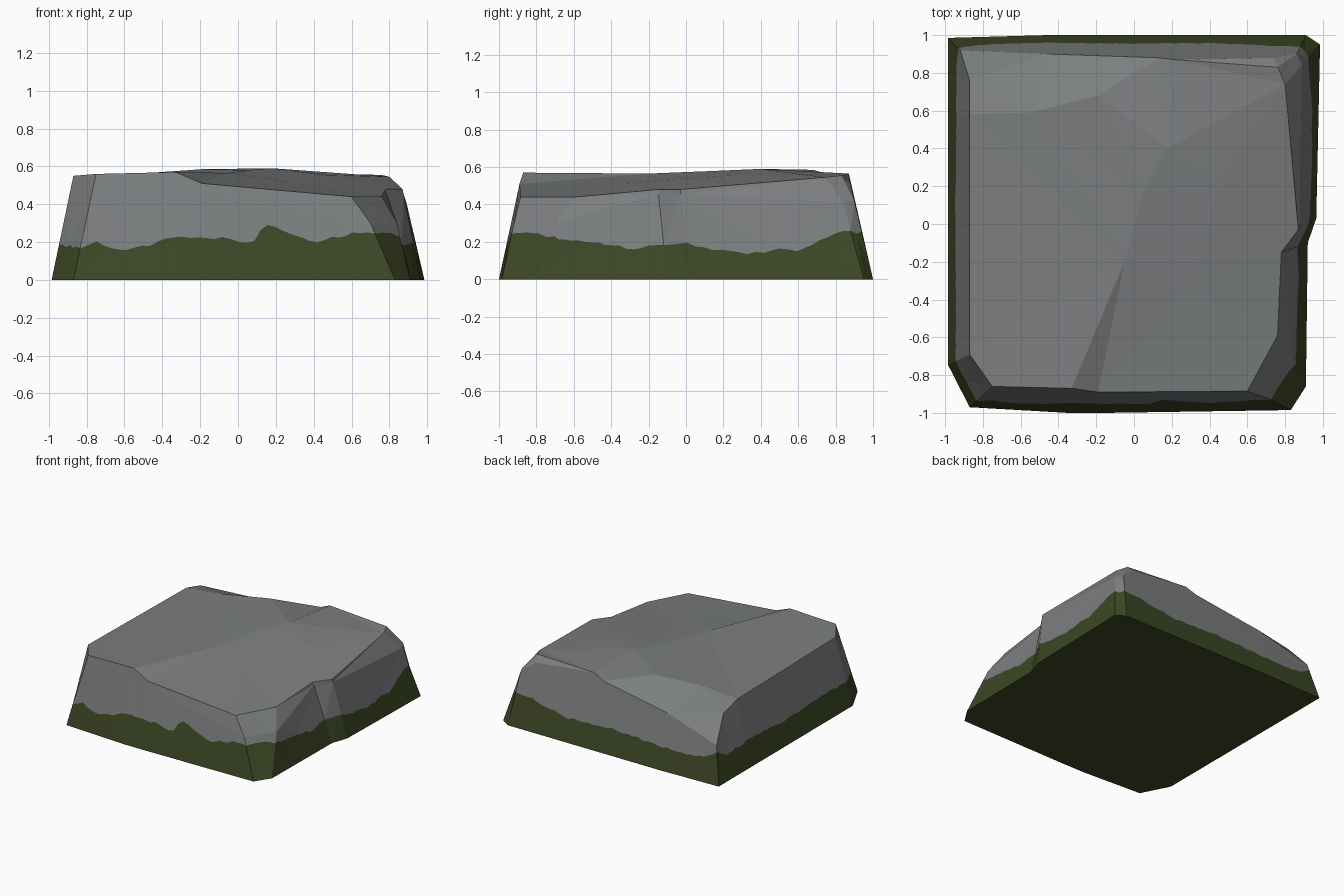
import bpy, bmesh, random
from mathutils import Vector

if "Cube" in bpy.data.objects:
    bpy.data.objects.remove(bpy.data.objects["Cube"])

random.seed(4)

def material(name, rgb):
    m = bpy.data.materials.new(name)
    m.diffuse_color = (*rgb, 1)
    m.use_nodes = True
    m.node_tree.nodes["Principled BSDF"].inputs["Base Color"].default_value = m.diffuse_color
    return m

# Wall columns, counter-clockwise: base (x, y), rim (x, y, z), optional bevel point
COLUMNS = [
    ((-.87, -.97), (-.75, -.86, .56), None),
    ((-.35, -1.0), (-.33, -.87, .57), None),
    ((-.15, -1.0), (-.19, -.89, .51), None),
    ((.83, -.985), (.60, -.885, .44), (.70, -.92, .30)),
    ((.91, -.86), (.76, -.59, .44), (.84, -.70, .30)),
    ((.92, -.10), (.78, -.15, .48), None),
    ((.965, .03), (.87, -.03, .48), None),
    ((.985, .95), (.80, .74, .545), (.89, .84, .41)),
    ((.91, 1.0), (.76, .83, .555), (.86, .90, .42)),
    ((.80, 1.0), (.76, .83, .555), (.74, .88, .51)),
    ((.22, 1.0), (.22, .87, .565), None),
    ((.13, 1.0), (.13, .88, .525), None),
    ((-.46, 1.0), (-.46, .90, .43), None),
    ((-.985, .985), (-.92, .92, .295), None),
    ((-.985, .80), (-.87, .76, .48), None),
    ((-.985, .58), (-.87, .58, .53), None),
    ((-.985, -.745), (-.87, -.69, .55), None),
]
# Raised and sunken points on the top
INNER = dict(A=(-.19, .68, .585), B=(.18, .40, .59), C=(.05, .17, .58), D=(-.05, -.20, .565),
             E=(.30, -.36, .51), F=(.46, .24, .555), G=(-.55, .59, .56))
# Top facets: numbers are rim columns, letters are inner points
TOP = [(16, 0, 1, 'D', 'C', 'B', 'A', 'G', 15), (1, 2, 'E', 'D'), (2, 3, 4, 'E'),
       ('E', 4, 5), ('D', 'E', 5, 6, 'F', 'C'), ('C', 'F', 'B'), ('F', 6, 7),
       ('F', 7, 8, 10, 'B'), ('B', 10, 11, 'A'), ('A', 11, 12, 'G'), ('G', 12, 13, 14, 15)]

# Moss height along each side: (position, height)
FRONT = [(-1, .17), (-.85, .17), (-.78, .20), (-.63, .15), (-.5, .18), (-.35, .23), (-.05, .22),
         (.02, .20), (.13, .20), (.17, .28), (.22, .285), (.45, .20), (.7, .25), (1, .25)]
RIGHT = [(-1, .26), (-.8, .22), (-.55, .20), (-.3, .165), (0, .195), (.18, .16), (.35, .13),
         (.5, .16), (.65, .15), (.88, .26), (1, .25)]
BACK = [(-1, .26), (-.85, .18), (-.5, .17), (0, .20), (.4, .18), (.8, .25), (1, .25)]
LEFT = [(-1, .17), (-.5, .20), (0, .18), (.5, .20), (.85, .19), (1, .26)]

def along(table, t):
    for (a, ha), (b, hb) in zip(table, table[1:]):
        if t <= b:
            return ha + (hb - ha) * (t - a) / (b - a)
    return table[-1][1]

def moss_height(p):
    if abs(p.y) > abs(p.x):
        h = along(FRONT if p.y < 0 else BACK, p.x)
    else:
        h = along(RIGHT if p.x > 0 else LEFT, p.y)
    return h + random.uniform(-.008, .008)

bm = bmesh.new()
base, mid, rim = [], [], []
for b, r, m in COLUMNS:
    b, r = Vector((*b, 0)), Vector(r)
    m = Vector(m) if m else b.lerp(r, .95)
    base.append(bm.verts.new(b))
    mid.append(bm.verts.new(m))
    rim.append(bm.verts.new(r))
n = len(COLUMNS)

# Ragged moss line, running round the wall between base and bevel ring
def moss_point(i, t):
    j = (i + 1) % n
    b = base[i].co.lerp(base[j].co, t)
    m = mid[i].co.lerp(mid[j].co, t)
    return bm.verts.new(b.lerp(m, moss_height(b) / m.z))

corner = [moss_point(i, 0) for i in range(n)]
for i in range(n):
    j = (i + 1) % n
    steps = max(1, round((base[j].co - base[i].co).length / .045))
    line = [corner[i]] + [moss_point(i, k / steps) for k in range(1, steps)] + [corner[j]]
    bm.faces.new([base[i], base[j]] + line[::-1]).material_index = 1
    bm.faces.new(line + [mid[j], mid[i]])
    bm.faces.new([mid[i], mid[j], rim[j], rim[i]])

# Mossy underside and faceted top
bm.faces.new(base[::-1]).material_index = 1
inner = {k: bm.verts.new(v) for k, v in INNER.items()}
for f in TOP:
    bm.faces.new([inner[k] if isinstance(k, str) else rim[k] for k in f])

bmesh.ops.remove_doubles(bm, verts=bm.verts[:], dist=.0005)
bmesh.ops.triangulate(bm, faces=bm.faces[:])
bmesh.ops.recalc_face_normals(bm, faces=bm.faces[:])

mesh = bpy.data.meshes.new("mossy_rock")
bm.to_mesh(mesh)
bm.free()
mesh.materials.append(material("grey stone", (.20, .21, .212)))
mesh.materials.append(material("dark green moss", (.046, .063, .018)))
bpy.context.collection.objects.link(bpy.data.objects.new("mossy_rock", mesh))
